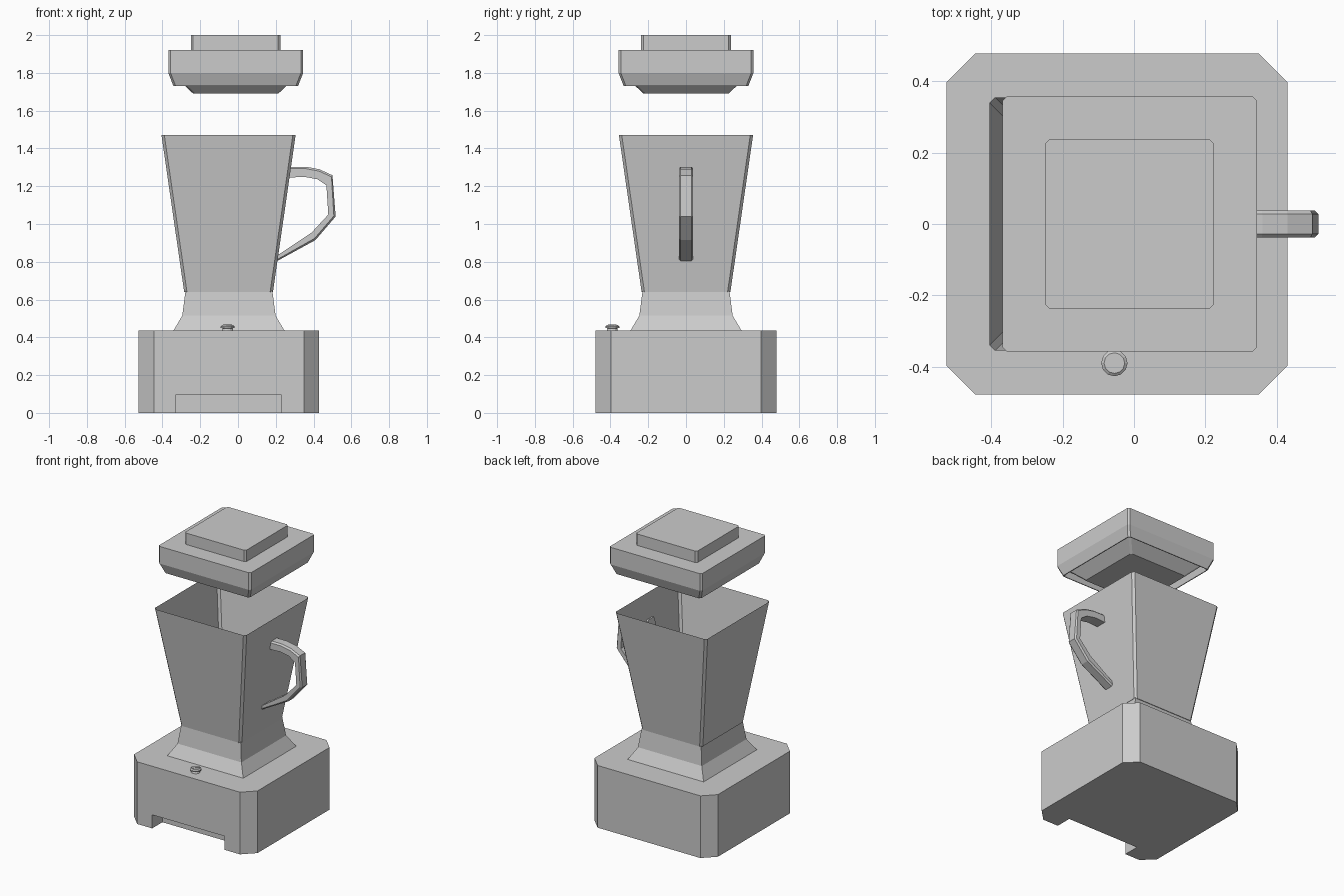
import bpy, bmesh, math

if "Cube" in bpy.data.objects:
    bpy.data.objects.remove(bpy.data.objects["Cube"])

CX = -0.048  # body axis


def finish(name, bm):
    bmesh.ops.recalc_face_normals(bm, faces=bm.faces)
    me = bpy.data.meshes.new(name)
    bm.to_mesh(me)
    bm.free()
    ob = bpy.data.objects.new(name, me)
    bpy.context.collection.objects.link(ob)
    return ob


def square(h, c):
    """Square outline of half width h with corners cut by c."""
    if c == 0:
        return [(h, h), (-h, h), (-h, -h), (h, -h)]
    k = h - c
    return [(h, k), (k, h), (-k, h), (-h, k), (-h, -k), (-k, -h), (k, -h), (h, -k)]


def circle(r, n=12):
    return [(r * math.cos(2 * math.pi * i / n), r * math.sin(2 * math.pi * i / n)) for i in range(n)]


def loft(name, rings, cx, cy=0, bottom=True, top=True):
    """Skin a stack of (outline, z) rings."""
    bm = bmesh.new()
    loops = [[bm.verts.new((cx + x, cy + y, z)) for x, y in pts] for pts, z in rings]
    for a, b in zip(loops, loops[1:]):
        for i in range(len(a)):
            j = (i + 1) % len(a)
            bm.faces.new((a[i], a[j], b[j], b[i]))
    if bottom:
        bm.faces.new(loops[0])
    if top:
        bm.faces.new(loops[-1])
    return finish(name, bm)


def box(name, loc, size, rot=0):
    bm = bmesh.new()
    bmesh.ops.create_cube(bm, size=1)
    bmesh.ops.scale(bm, vec=size, verts=bm.verts)
    ob = finish(name, bm)
    ob.location = loc
    ob.rotation_euler.z = rot
    return ob


# Motor base with a cut-out under its front
base = loft("motor_base", [(square(0.478, 0.08), 0), (square(0.478, 0.08), 0.435)], CX)
cutter = box("front_notch_cutter", (-0.05, -0.48, 0), (0.56, 0.23, 0.19))
cutter.hide_render = True
cutter.hide_set(True)
cut = base.modifiers.new("front_notch", 'BOOLEAN')
cut.operation = 'DIFFERENCE'
cut.solver = 'EXACT'
cut.object = cutter

# Flared collar under the jug
loft("collar", [(square(0.295, 0), 0.434), (square(0.247, 0), 0.515), (square(0.23, 0), 0.645)], CX)

# Open tapered jug, thin walled
loft("jug", [(square(0.235, 0.015), 0.64), (square(0.355, 0.015), 1.47)], -0.05, top=False)

# Jug handle: outer and inner profile, extruded along y
outer = [(0.27, 1.303), (0.36, 1.303), (0.43, 1.29), (0.50, 1.258), (0.517, 1.04), (0.41, 0.915), (0.20, 0.80)]
inner = [(0.26, 1.245), (0.35, 1.25), (0.42, 1.237), (0.468, 1.205), (0.478, 1.05), (0.39, 0.955), (0.21, 0.835)]
bm = bmesh.new()
W, B = 0.038, 0.01
rows = []
for (ox, oz), (ix, iz) in zip(outer, inner):
    dx, dz = ox - ix, oz - iz
    t = B / math.hypot(dx, dz)
    sec = [(ix, -W, iz), (ox - dx * t, -W, oz - dz * t), (ox, B - W, oz),
           (ox, W - B, oz), (ox - dx * t, W, oz - dz * t), (ix, W, iz)]
    rows.append([bm.verts.new(p) for p in sec])
for a, b in zip(rows, rows[1:]):
    for i in range(6):
        j = (i + 1) % 6
        bm.faces.new((a[i], a[j], b[j], b[i]))
bm.faces.new(rows[0])
bm.faces.new(rows[-1])
finish("handle", bm)

# Lid: plug, groove, rim and raised top
lid = [(0.225, 1.69), (0.315, 1.775), (0.324, 1.73), (0.33, 1.73), (0.357, 1.80),
       (0.357, 1.92), (0.237, 1.92), (0.237, 2.0)]
loft("lid", [(square(h, 0.012), z) for h, z in lid], -0.012)

# Control knob with pointer ridge
knob = [(0.03, 0.434), (0.025, 0.447), (0.037, 0.45), (0.037, 0.458), (0.029, 0.464)]
loft("knob", [(circle(r), z) for r, z in knob], -0.055, -0.39)
box("knob_pointer", (-0.055, -0.39, 0.462), (0.056, 0.01, 0.01), math.radians(45))
